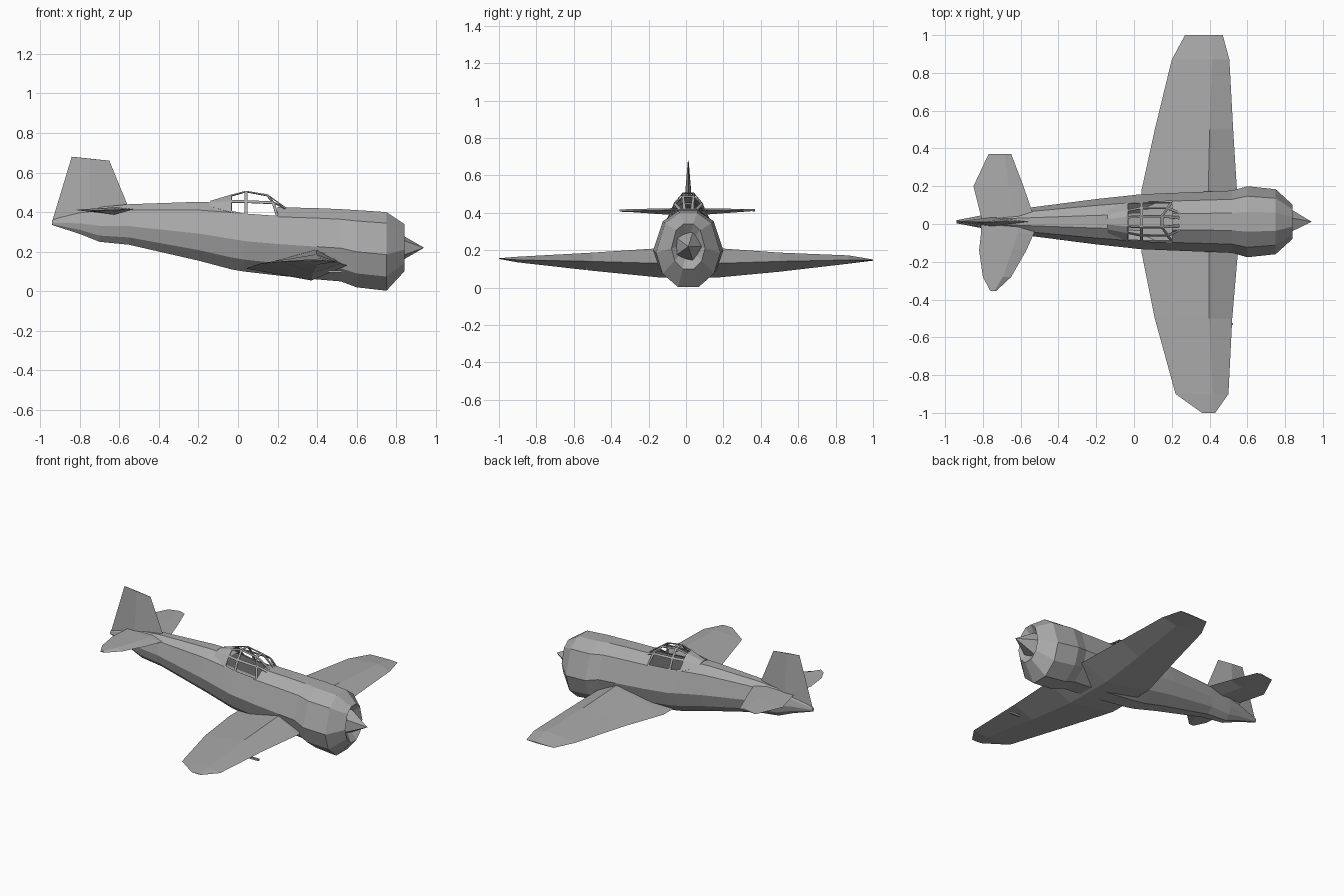
import bpy, bmesh
from mathutils import Vector

if "Cube" in bpy.data.objects:
    bpy.data.objects.remove(bpy.data.objects["Cube"])

CY = 0.012  # centre line of the body

paint = bpy.data.materials.new("plain grey")
paint.diffuse_color = (0.4, 0.4, 0.4, 1)
paint.use_nodes = True
paint.node_tree.nodes["Principled BSDF"].inputs["Base Color"].default_value = paint.diffuse_color


def finish(name, bm):
    mesh = bpy.data.meshes.new(name)
    bm.to_mesh(mesh)
    bm.free()
    mesh.materials.append(paint)
    obj = bpy.data.objects.new(name, mesh)
    bpy.context.collection.objects.link(obj)
    return obj


def loft(rings, closed=True, caps=True):
    """Skin a list of equal-length point rings."""
    bm = bmesh.new()
    rows = [[bm.verts.new(p) for p in ring] for ring in rings]
    n = len(rows[0])
    for a, b in zip(rows, rows[1:]):
        for i in range(n if closed else n - 1):
            j = (i + 1) % n
            bm.faces.new((a[i], a[j], b[j], b[i]))
    if caps:
        bm.faces.new(rows[0])
        bm.faces.new(rows[-1])
    bmesh.ops.recalc_face_normals(bm, faces=bm.faces)
    return bm


# fuselage: x, half width, bottom, top; the last ring sinks into the cowl
stations = [(-.94, .008, .335, .36), (-.8, .035, .29, .405), (-.7, .055, .25, .425),
            (-.55, .075, .235, .44), (-.2, .12, .155, .452), (-.03, .138, .11, .445),
            (.03, .145, .1, .435), (.2, .152, .08, .425), (.4, .16, .06, .42),
            (.52, .165, .05, .415), (.6, .188, .02, .41), (.75, .172, .003, .4),
            (.84, .09, .1, .34), (.8, .05, .16, .29)]
half = [(.28, 1), (.72, .86), (1, .46), (.8, .18), (.32, 0)]
section = half + [(-u, v) for u, v in reversed(half)]
body = loft([[(x, CY + u * w, b + v * (t - b)) for u, v in section]
             for x, w, b, t in stations])
# open cockpit
hole = [f for f in body.faces
        if -.03 < f.calc_center_median().x < .2 and f.calc_center_median().z > .385]
bmesh.ops.delete(body, geom=hole, context='FACES')
finish("fuselage", body)

# canopy: arches of (x, half width, z) from sill to roof
arches = [[(-.14, .06, .43), (-.14, .04, .45), (-.14, .015, .457)],
          [(-.04, .1, .4), (-.04, .06, .455), (-.04, .025, .487)],
          [(.04, .105, .385), (.04, .075, .455), (.04, .03, .508)],
          [(.2, .105, .375), (.18, .075, .45), (.15, .03, .49)],
          [(.27, .07, .395), (.26, .04, .415), (.25, .02, .418)]]
canopy = loft([[(x, CY + w, z) for x, w, z in a] +
               [(x, CY - w, z) for x, w, z in reversed(a)] for a in arches],
              closed=False, caps=False)
panes = [f for f in canopy.faces if f.calc_center_median().x > -.06]
bmesh.ops.inset_individual(canopy, faces=panes, thickness=.011)
bmesh.ops.delete(canopy, geom=panes, context='FACES')
frame = finish("canopy_frame", canopy)
frame.modifiers.new("thickness", 'SOLIDIFY').thickness = .005


def foil(y, te, le, top, bottom, zt, zl):
    return [(le, y, zl), (te + .7 * (le - te), y, top), (te, y, zt),
            (te + .65 * (le - te), y, bottom)]


# wing: y, trailing x, leading x, top, bottom, trailing z, leading z
wing = [(-1, .36, .43, .157, .153, .155, .155), (-.9, .22, .5, .165, .135, .152, .148),
        (-.5, .11, .52, .187, .09, .14, .14), (-.15, .04, .55, .21, .055, .115, .13),
        (.18, .04, .545, .21, .055, .115, .13), (.5, .11, .525, .187, .085, .14, .14),
        (.87, .2, .505, .172, .128, .15, .148), (1, .27, .47, .15, .144, .147, .147)]
finish("wing", loft([foil(*w) for w in wing]))

# tailplane
tail = [(-.355, -.76, -.73, .418), (-.28, -.8, -.65, .42), (-.14, -.82, -.57, .423),
        (-.05, -.81, -.53, .425), (.04, -.81, -.53, .425), (.2, -.85, -.585, .422),
        (.37, -.77, -.65, .42)]
finish("tailplane", loft([foil(y, te, le, z, z - .04 * (1 - 2.3 * abs(y)) - .003,
                               z - .012, z - .01) for y, te, le, z in tail]))

# upright fin
finish("fin", loft([
    [(-.94, CY, .35), (-.75, CY + .025, .4), (-.56, CY, .44), (-.75, CY - .025, .4)],
    [(-.84, CY, .68), (-.75, CY + .003, .67), (-.65, CY, .66), (-.75, CY - .003, .67)]]))

# five-sided spinner
bm = bmesh.new()
bmesh.ops.create_cone(bm, cap_ends=True, segments=5, radius1=.085, radius2=0, depth=.14)
turn = Vector((0, 0, 1)).rotation_difference(Vector((1, 0, 0))).to_matrix()
bmesh.ops.rotate(bm, verts=bm.verts, cent=(0, 0, 0), matrix=turn)
bmesh.ops.translate(bm, verts=bm.verts, vec=(.87, CY, .22))
finish("spinner", bm)

# small probe under one wing
bm = bmesh.new()
bmesh.ops.create_cube(bm, size=1)
bmesh.ops.scale(bm, verts=bm.verts, vec=(.07, .012, .012))
bmesh.ops.translate(bm, verts=bm.verts, vec=(.49, -.53, .1))
finish("wing_probe", bm)
